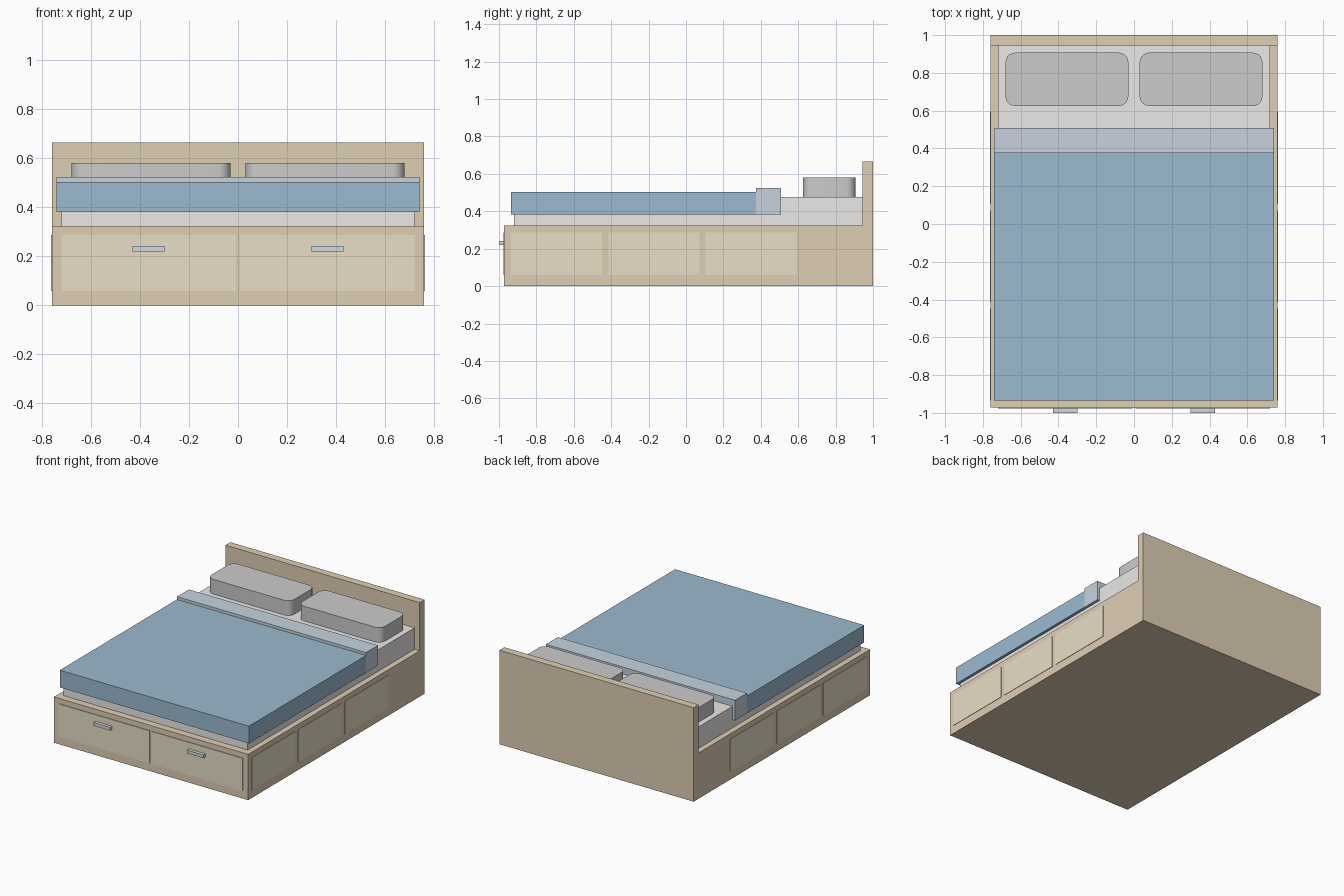
import bpy
import bmesh
import math

if "Cube" in bpy.data.objects:
    bpy.data.objects.remove(bpy.data.objects["Cube"])


def material(name, r, g, b):
    m = bpy.data.materials.new(name)
    m.diffuse_color = (r, g, b, 1)
    m.use_nodes = True
    m.node_tree.nodes["Principled BSDF"].inputs["Base Color"].default_value = m.diffuse_color
    return m


WOOD = material("wood", 0.74, 0.62, 0.46)
PANEL = material("light_wood", 0.81, 0.73, 0.57)
SHEET = material("sheet", 0.84, 0.82, 0.80)
BLUE = material("blanket_blue", 0.33, 0.49, 0.63)
PALE = material("pale_blue", 0.57, 0.65, 0.73)
METAL = material("metal", 0.66, 0.69, 0.73)


def box(name, x, y, z, mat=None, corner=0):
    """Box from (min, max) ranges, optionally with rounded upright edges."""
    bm = bmesh.new()
    bmesh.ops.create_cube(bm, size=1)
    for v in bm.verts:
        v.co = [(lo + hi) / 2 + c * (hi - lo) for c, (lo, hi) in zip(v.co, (x, y, z))]
    if corner:
        upright = [e for e in bm.edges
                   if abs(e.verts[0].co.z - e.verts[1].co.z) > 1e-4]
        bmesh.ops.bevel(bm, geom=upright, offset=corner, segments=5,
                        profile=0.5, affect='EDGES')
    mesh = bpy.data.meshes.new(name)
    bm.to_mesh(mesh)
    bm.free()
    ob = bpy.data.objects.new(name, mesh)
    bpy.context.collection.objects.link(ob)
    if mat:
        mesh.materials.append(mat)
    if corner:
        bpy.context.view_layer.objects.active = ob
        ob.select_set(True)
        bpy.ops.object.shade_smooth_by_angle(angle=math.radians(35))
        ob.select_set(False)
    return ob


def span(side, a, b):
    """Range a..b mirrored to the given side of x = 0."""
    return tuple(sorted((side * a, side * b)))


# Bed base and headboard
box("bed_base", (-0.76, 0.76), (-0.972, 0.945), (0, 0.324), WOOD)
box("headboard", (-0.76, 0.76), (0.945, 1.0), (0, 0.665), WOOD)

# Mattress, blanket and folded blanket edge
box("mattress", (-0.72, 0.72), (-0.92, 0.945), (0.324, 0.476), SHEET)
box("blanket", (-0.74, 0.74), (-0.935, 0.375), (0.382, 0.504), BLUE)
box("blanket_fold", (-0.74, 0.74), (0.375, 0.508), (0.382, 0.524), PALE)

for side, label in ((-1, "left"), (1, "right")):
    # Pillow
    box(f"{label}_pillow", span(side, 0.03, 0.68), (0.625, 0.907),
        (0.476, 0.58), corner=0.05)
    # Front drawer and its handle
    box(f"{label}_front_drawer", span(side, 0.008, 0.72), (-0.977, -0.96),
        (0.058, 0.287), PANEL)
    box(f"{label}_drawer_handle", span(side, 0.30, 0.43), (-1.0, -0.977),
        (0.219, 0.242), METAL)
    # Row of side drawers
    for i in range(3):
        y = -0.935 + i * 0.52
        box(f"{label}_side_drawer_{i + 1}", span(side, 0.745, 0.763),
            (y, y + 0.487), (0.058, 0.287), PANEL)
